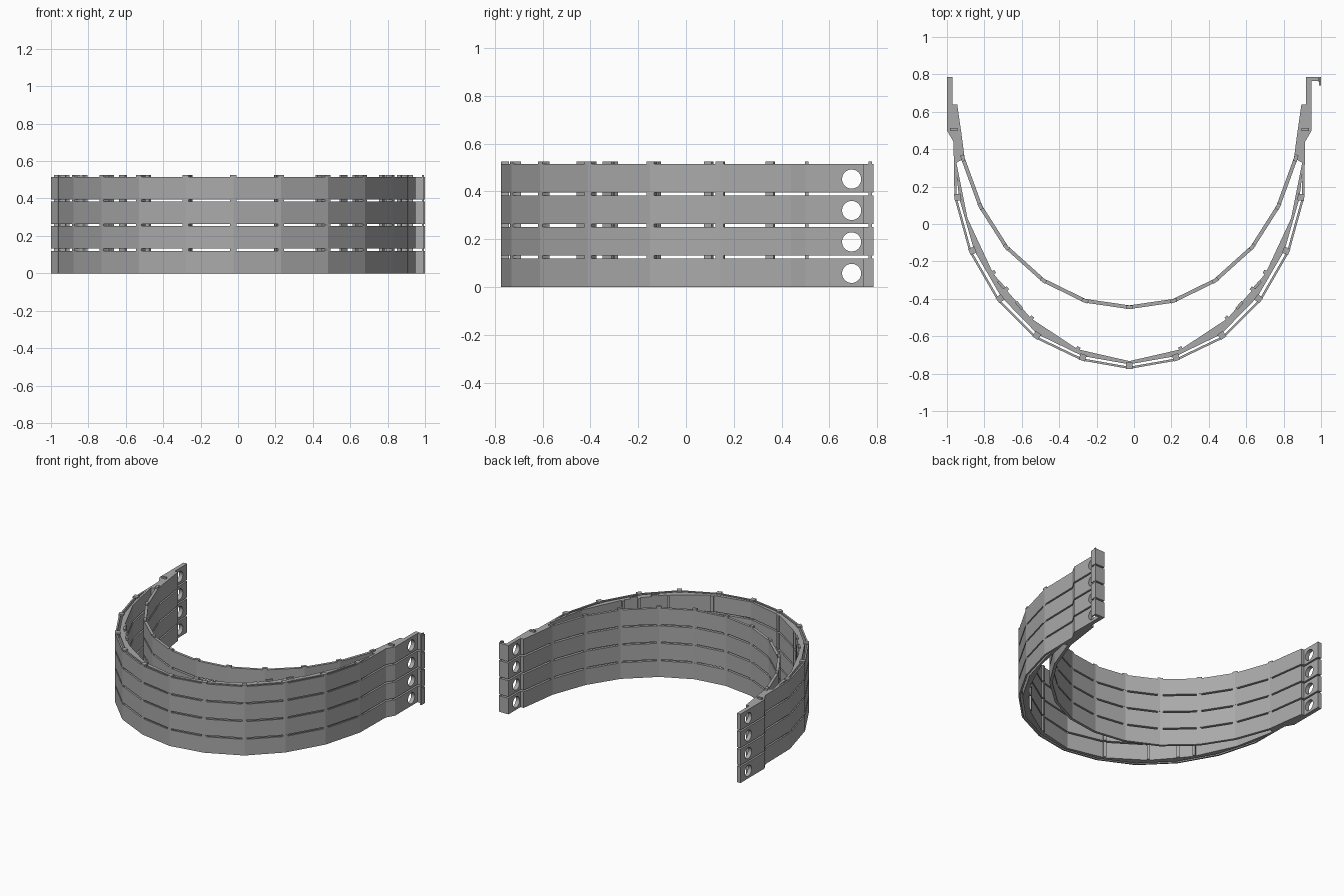
import bpy, bmesh, math
from mathutils import Vector

cube = bpy.data.objects.get("Cube")
if cube:
    bpy.data.objects.remove(cube, do_unlink=True)

grey = bpy.data.materials.new("mid grey")
grey.use_nodes = True
colour = (0.4, 0.4, 0.4, 1)
grey.diffuse_color = colour
grey.node_tree.nodes["Principled BSDF"].inputs["Base Color"].default_value = colour

LAYERS, HEIGHT, PITCH = 4, 0.12, 0.1315
AXIS = -0.025          # mirror line of the bands
GAP = PITCH - HEIGHT


def prism(bm, outline, z0, z1):
    """Extrude a plan outline from z0 to z1."""
    low = bm.verts.new
    face = bm.faces.new([low((x, y, z0)) for x, y in outline])
    up = bmesh.ops.extrude_face_region(bm, geom=[face])["geom"]
    bmesh.ops.translate(bm, vec=(0, 0, z1 - z0),
                        verts=[g for g in up if isinstance(g, bmesh.types.BMVert)])


def finish(bm, name):
    bmesh.ops.recalc_face_normals(bm, faces=bm.faces)
    mesh = bpy.data.meshes.new(name)
    bm.to_mesh(mesh)
    bm.free()
    mesh.materials.append(grey)
    ob = bpy.data.objects.new(name, mesh)
    bpy.context.collection.objects.link(ob)
    return ob


def flip(points):
    return [(2 * AXIS - x, y) for x, y in points]


def full(half):
    """Complete a half path that ends on the mirror line."""
    return half + flip(half[:-1])[::-1]


def offset(path, d):
    """Move a path sideways, toward the inside for positive d."""
    out = []
    for i, p in enumerate(path):
        a, b = Vector(path[max(i - 1, 0)]), Vector(path[min(i + 1, len(path) - 1)])
        t = (b - a).normalized()
        out.append((p[0] - t.y * d, p[1] + t.x * d))
    return out


def add_band(bm, outer, inner, z):
    """Closed wall between two paths with equal point counts."""
    prism(bm, outer + inner[::-1], z, z + HEIGHT)


def add_block(bm, point, direction, length, depth, z0, z1):
    """Small block aligned with a path."""
    t = Vector(direction).normalized()
    n = Vector((-t.y, t.x))
    p = Vector(point)
    a, b = p - t * length / 2, p + t * length / 2
    prism(bm, [a, b, b + n * depth, a + n * depth], z0, z1)


# Plan paths, from the rear to the middle of the front
shell = full([(-0.965, 0.44), (-0.96, 0.14), (-0.88, -0.15), (-0.73, -0.41),
              (-0.53, -0.61), (-0.28, -0.73), (AXIS, -0.775)])
brow = full([(-0.945, 0.50), (-0.925, 0.35), (-0.83, 0.09), (-0.69, -0.13),
             (-0.49, -0.31), (-0.265, -0.42), (AXIS, -0.455)])
lining_inner = full([(-0.95, 0.33), (-0.89, 0.03), (-0.755, -0.26), (-0.685, -0.35),
                     (-0.55, -0.505), (-0.3, -0.67), (AXIS, -0.733)])
lining_outer = full([(-0.957, 0.33), (-0.935, 0.14), (-0.855, -0.14), (-0.71, -0.39),
                     (-0.515, -0.59), (-0.275, -0.706), (AXIS, -0.75)])

for k in range(LAYERS):
    z = k * PITCH
    tag = f"_{k + 1}"

    bm = bmesh.new()
    add_band(bm, shell, offset(shell, 0.012), z)
    finish(bm, "outer_band" + tag)

    bm = bmesh.new()
    add_band(bm, lining_outer, lining_inner, z)
    finish(bm, "lining" + tag)

    bm = bmesh.new()
    add_band(bm, brow, offset(brow, 0.02), z)
    finish(bm, "inner_band" + tag)

    # Ribs on the inside of the lining
    bm = bmesh.new()
    for i in (2, 3, 4, 5, 7, 8, 9, 10):
        a, b = Vector(lining_inner[i - 1]), Vector(lining_inner[i + 1])
        add_block(bm, lining_inner[i], b - a, 0.02, 0.014, z, z + HEIGHT)
    finish(bm, "lining_ribs" + tag)

    # Spacers that carry the next layer
    bm = bmesh.new()
    for path, depth in ((shell, 0.035), (brow, 0.02)):
        for i in range(1, len(path) - 1):
            a, b = Vector(path[i - 1]), Vector(path[i + 1])
            add_block(bm, path[i], b - a, 0.035, depth, z + HEIGHT, z + PITCH)
    for pts in ([(-0.715, -0.33), (-0.62, -0.44)],):
        for p in pts + flip(pts):
            side = 1 if p[0] > AXIS else -1
            add_block(bm, p, (0.6, 0.7 * side), 0.05, 0.015, z + HEIGHT, z + PITCH)
    for x in (-0.985, 0.935):
        add_block(bm, (x, 0.505), (0, -1), 0.015, 0.04 if x < 0 else -0.04,
                  z + HEIGHT, z + PITCH)
    add_block(bm, (0.995, 0.77), (0, 1), 0.015, 0.01, z + HEIGHT, z + PITCH)
    finish(bm, "spacers" + tag)

    # Thick root of each arm, where both bands join
    root = [(-1, 0.64), (-0.945, 0.64), (-0.925, 0.5), (-0.91, 0.35),
            (-0.945, 0.33), (-0.958, 0.33), (-0.965, 0.44), (-1, 0.5)]
    for side, pts in (("right", root), ("left", flip(root))):
        bm = bmesh.new()
        prism(bm, pts, z, z + HEIGHT)
        finish(bm, f"{side}_arm_root" + tag)

    # End plates with a round hole
    plate = [(-1, 0.64), (-0.97, 0.64), (-0.97, 0.785), (-1, 0.785)]
    for side, pts in (("right", plate), ("left", flip(plate))):
        bm = bmesh.new()
        prism(bm, pts, z, z + HEIGHT)
        ob = finish(bm, f"{side}_end_plate" + tag)
        bpy.ops.mesh.primitive_cylinder_add(
            vertices=32, radius=0.04, depth=0.2, rotation=(0, math.pi / 2, 0),
            location=(pts[0][0], 0.693, z + 0.057))
        cutter = bpy.context.object
        cutter.hide_render = True
        mod = ob.modifiers.new("hole", "BOOLEAN")
        mod.operation, mod.object, mod.solver = "DIFFERENCE", cutter, "EXACT"
        bpy.context.view_layer.objects.active = ob
        bpy.ops.object.modifier_apply(modifier="hole")
        bpy.data.objects.remove(cutter, do_unlink=True)

    # Hook on the left end plate
    bm = bmesh.new()
    prism(bm, [(0.94, 0.765), (0.99, 0.765), (0.99, 0.74), (1, 0.74),
               (1, 0.785), (0.94, 0.785)], z, z + HEIGHT)
    finish(bm, "left_hook" + tag)
